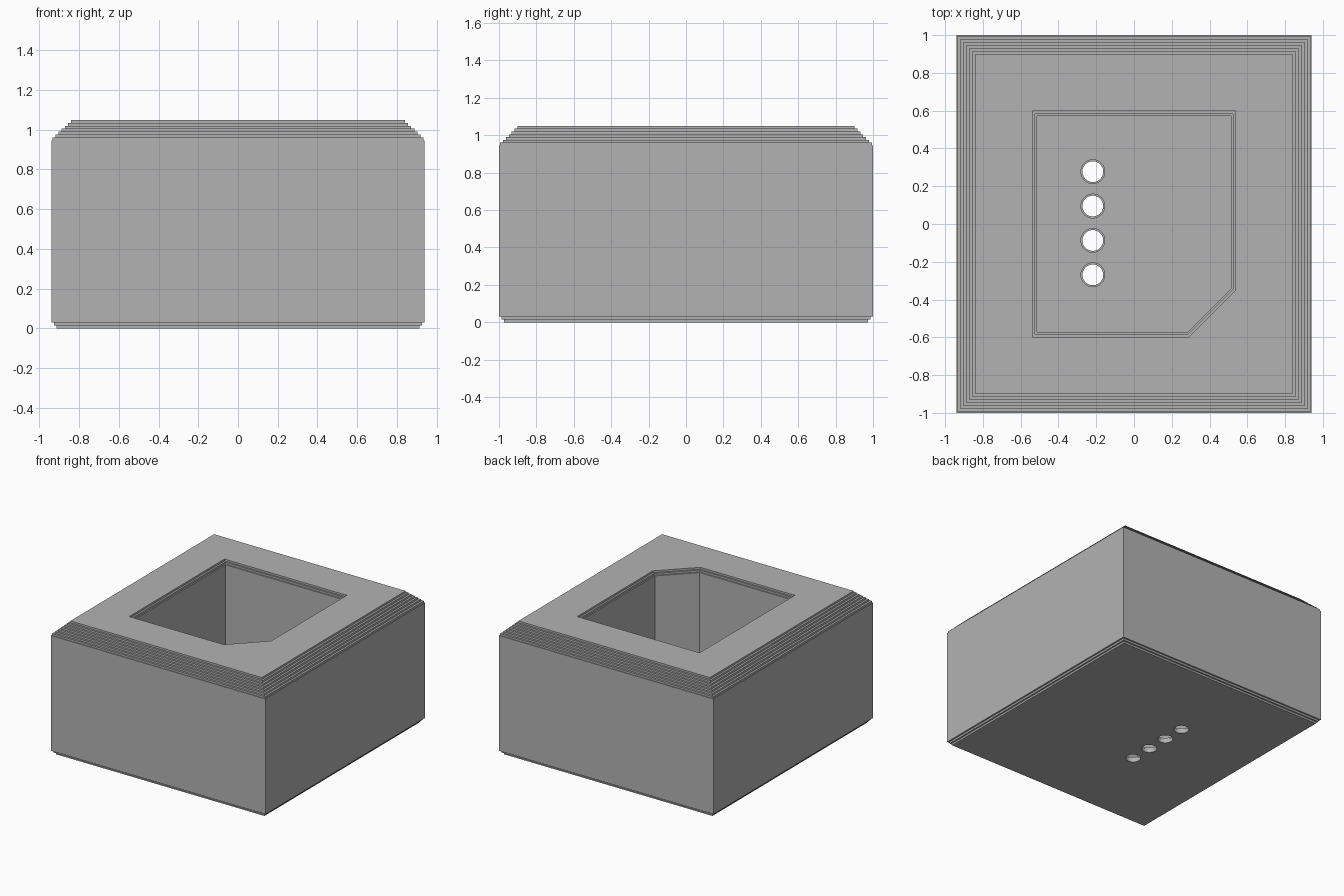
import bpy
import bmesh
import math

cube = bpy.data.objects.get("Cube")
if cube:
    bpy.data.objects.remove(cube, do_unlink=True)

LAYER = 0.015
HEIGHT = 70 * LAYER
FLOOR = 3 * LAYER

grey = bpy.data.materials.new("plain grey")
grey.use_nodes = True
grey.diffuse_color = (0.45, 0.45, 0.45, 1)
grey.node_tree.nodes["Principled BSDF"].inputs["Base Color"].default_value = grey.diffuse_color


def rectangle(inset):
    x, y = 0.94 - inset, 1.0 - inset
    return [(-x, -y), (x, -y), (x, y), (-x, y)]


def pocket(inset):
    # Rectangle with one corner cut off at 45 degrees
    x, y = 0.537 - inset, 0.597 - inset
    diagonal = 0.889 - inset * math.sqrt(2)
    return [(-x, -y), (diagonal - y, -y), (x, x - diagonal), (x, y), (-x, y)]


def circle(cx, cy, radius, sides=48):
    angles = [2 * math.pi * i / sides for i in range(sides)]
    return [(cx + radius * math.cos(a), cy + radius * math.sin(a)) for a in angles]


def stepped_solid(name, slabs):
    """Closed solid from (bottom, top, outline) slabs stacked upwards."""
    bm = bmesh.new()
    rings = [[bm.verts.new((x, y, z)) for x, y in outline]
             for low, high, outline in slabs for z in (low, high)]
    for a, b in zip(rings, rings[1:]):
        for i in range(len(a)):
            j = (i + 1) % len(a)
            bm.faces.new((a[i], a[j], b[j], b[i]))
    bm.faces.new(rings[0][::-1])
    bm.faces.new(rings[-1])
    bmesh.ops.recalc_face_normals(bm, faces=bm.faces)
    mesh = bpy.data.meshes.new(name)
    bm.to_mesh(mesh)
    bm.free()
    mesh.materials.append(grey)
    obj = bpy.data.objects.new(name, mesh)
    bpy.context.collection.objects.link(obj)
    return obj


def cut(target, cutter):
    cutter.hide_render = True
    mod = target.modifiers.new("cut", "BOOLEAN")
    mod.operation = "DIFFERENCE"
    mod.solver = "EXACT"
    mod.object = cutter
    bpy.context.view_layer.objects.active = target
    bpy.ops.object.modifier_apply(modifier=mod.name)
    bpy.data.objects.remove(cutter, do_unlink=True)


# Block with a small stepped foot and a wide stepped shoulder
slabs = [(0, LAYER, rectangle(0.026)),
         (LAYER, 2 * LAYER, rectangle(0.013)),
         (2 * LAYER, 63 * LAYER, rectangle(0))]
for i in range(7):
    slabs.append(((63 + i) * LAYER, (64 + i) * LAYER, rectangle(0.005 + 0.0158 * i)))
block = stepped_solid("planter_block", slabs)

# Deep pocket with a stepped lip
cut(block, stepped_solid("pocket_cutter", [
    (FLOOR, HEIGHT - 2 * LAYER, pocket(0.024)),
    (HEIGHT - 2 * LAYER, HEIGHT - LAYER, pocket(0.014)),
    (HEIGHT - LAYER, HEIGHT + LAYER, pocket(0))]))

# Row of drain holes, wider at the pocket floor
for i in range(4):
    y = 0.277 - 0.182 * i
    cut(block, stepped_solid("drain_cutter", [
        (-LAYER, 2 * LAYER, circle(-0.218, y, 0.055)),
        (2 * LAYER, FLOOR + LAYER, circle(-0.218, y, 0.063))]))

# Smooth the round holes, keep every step sharp
bpy.ops.object.select_all(action="DESELECT")
block.select_set(True)
bpy.context.view_layer.objects.active = block
bpy.ops.object.shade_smooth_by_angle(angle=math.radians(30))
